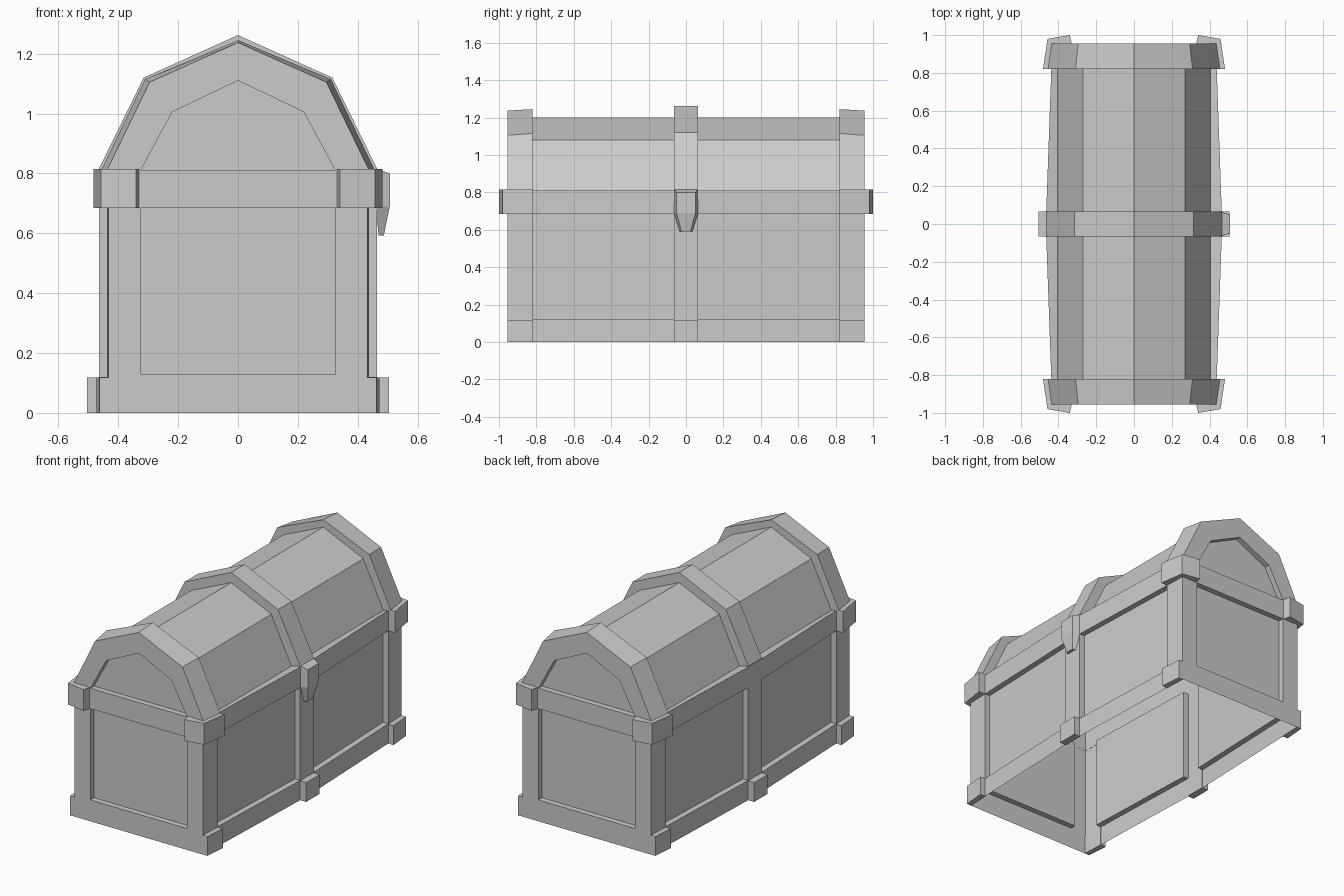
import bpy, bmesh
from mathutils import Vector

if "Cube" in bpy.data.objects:
    bpy.data.objects.remove(bpy.data.objects["Cube"])

END, POST, MID, TOP = 0.955, 0.82, 0.065, 0.81
SIGNS = (-1, 1)


def half_width(y):
    return 0.467 - 0.034 * abs(y) / END


def face(bm, pts):
    bm.faces.new([bm.verts.new(p) for p in pts])


def strip(bm, a, b, closed=False):
    """Quads joining two point rows, skipping flat slivers."""
    n = len(a)
    for i in range(n if closed else n - 1):
        j = (i + 1) % n
        p, q, r, s = (Vector(v) for v in (a[i], a[j], b[j], b[i]))
        if (r - p).cross(s - q).length > 1e-5:
            face(bm, (p, q, r, s))


def framed_panel(bm, outer, inner, depth):
    """Flat border, step inwards, recessed panel."""
    back = [Vector(p) + Vector(depth) for p in inner]
    strip(bm, outer, inner, True)
    strip(bm, inner, back, True)
    face(bm, back)


def prism(bm, outline, z0, z1):
    low = [(x, y, z0) for x, y in outline]
    high = [(x, y, z1) for x, y in outline]
    strip(bm, low, high, True)
    face(bm, low)
    face(bm, high)


def finish(name, bm):
    bmesh.ops.remove_doubles(bm, verts=bm.verts, dist=1e-4)
    bmesh.ops.recalc_face_normals(bm, faces=bm.faces)
    mesh = bpy.data.meshes.new(name)
    bm.to_mesh(mesh)
    bm.free()
    bpy.context.collection.objects.link(bpy.data.objects.new(name, mesh))


def arch(y, foot, shoulder, peak):
    (fx, fz), (sx, sz) = foot, shoulder
    return [(-fx, y, fz), (-sx, y, sz), (0, y, peak), (sx, y, sz), (fx, y, fz)]


def lid_arch(y):
    return arch(y, (0.405, 0.80), (0.27, 1.08), 1.20)


# Open-bottomed body with recessed panels
bm = bmesh.new()
for sx in SIGNS:
    for sy in SIGNS:
        def rect(y0, y1, z0, z1):
            return [(sx * half_width(y), sy * y, z)
                    for y, z in ((y0, z0), (y1, z0), (y1, z1), (y0, z1))]
        framed_panel(bm, rect(MID, END, 0, TOP), rect(MID, POST, 0.12, 0.685),
                     (-sx * 0.035, 0, 0))
    ys = (-END, -MID, MID, END)
    edge = [(sx * half_width(y), y, TOP) for y in ys]
    strip(bm, edge, [(sx * 0.405, y, 0.80) for y in ys])
    w = sx * half_width(MID)
    face(bm, [(w, -MID, 0), (w, MID, 0), (w, MID, TOP), (w, -MID, TOP)])
for sy in SIGNS:
    def rect(w, z0, z1):
        return [(-w, sy * END, z0), (w, sy * END, z0),
                (w, sy * END, z1), (-w, sy * END, z1)]
    framed_panel(bm, rect(half_width(END), 0, TOP), rect(0.325, 0.13, 0.685),
                 (0, -sy * 0.035, 0))
finish("chest_body", bm)

# Faceted lid
bm = bmesh.new()
for sy in SIGNS:
    strip(bm, lid_arch(sy * MID), lid_arch(sy * POST))
finish("lid", bm)

# Raised lid bands at the ends and the middle
bm = bmesh.new()
for sy in SIGNS:
    near = arch(sy * POST, (0.455, 0.815), (0.31, 1.115), 1.245)
    far = arch(sy * END, (0.438, TOP), (0.295, 1.105), 1.237)
    inner = arch(sy * END, (0.325, TOP), (0.22, 1.005), 1.11)
    strip(bm, lid_arch(sy * POST), near)
    strip(bm, near, far)
    framed_panel(bm, far, inner, (0, -sy * 0.035, 0))
finish("lid_end_bands", bm)

bm = bmesh.new()
rows = [arch(sy * MID, (0.465, 0.815), (0.315, 1.12), 1.262) for sy in SIGNS]
strip(bm, rows[0], rows[1])
for sy, row in zip(SIGNS, rows):
    strip(bm, lid_arch(sy * MID), row)
finish("lid_middle_band", bm)

# Corner brackets on the rim, and feet
brackets, feet = bmesh.new(), bmesh.new()
for sx in SIGNS:
    for sy in SIGNS:
        corner = [(0.33, 0.955), (0.34, 1.0), (0.458, 0.98), (0.482, 0.82),
                  (0.437, 0.82), (0.432, 0.954)]
        prism(brackets, [(sx * x, sy * y) for x, y in corner], 0.685, 0.815)
        foot = [(0.43, END), (0.462, END), (0.473, POST), (0.435, POST)]
        prism(feet, [(sx * x, sy * y) for x, y in foot], 0, 0.118)
    foot = [(0.46, -MID), (0.505, -MID), (0.505, MID), (0.46, MID)]
    prism(feet, [(sx * x, y) for x, y in foot], 0, 0.118)
finish("corner_brackets", brackets)
finish("feet", feet)

# Tapered lock hasp on the right side
bm = bmesh.new()


def hasp_loop(rows):
    return ([(x, -y, z) for x, y, z in rows]
            + [(x, y, z) for x, y, z in reversed(rows)])


back = hasp_loop([(0.455, 0.065, 0.818), (0.46, 0.065, 0.69), (0.47, 0.035, 0.592)])
front = hasp_loop([(0.507, 0.05, 0.80), (0.507, 0.05, 0.69), (0.487, 0.025, 0.592)])
strip(bm, back, front, True)
for loop in (back, front):
    face(bm, [loop[i] for i in (0, 1, 4, 5)])
    face(bm, loop[1:5])
finish("lock_hasp", bm)
